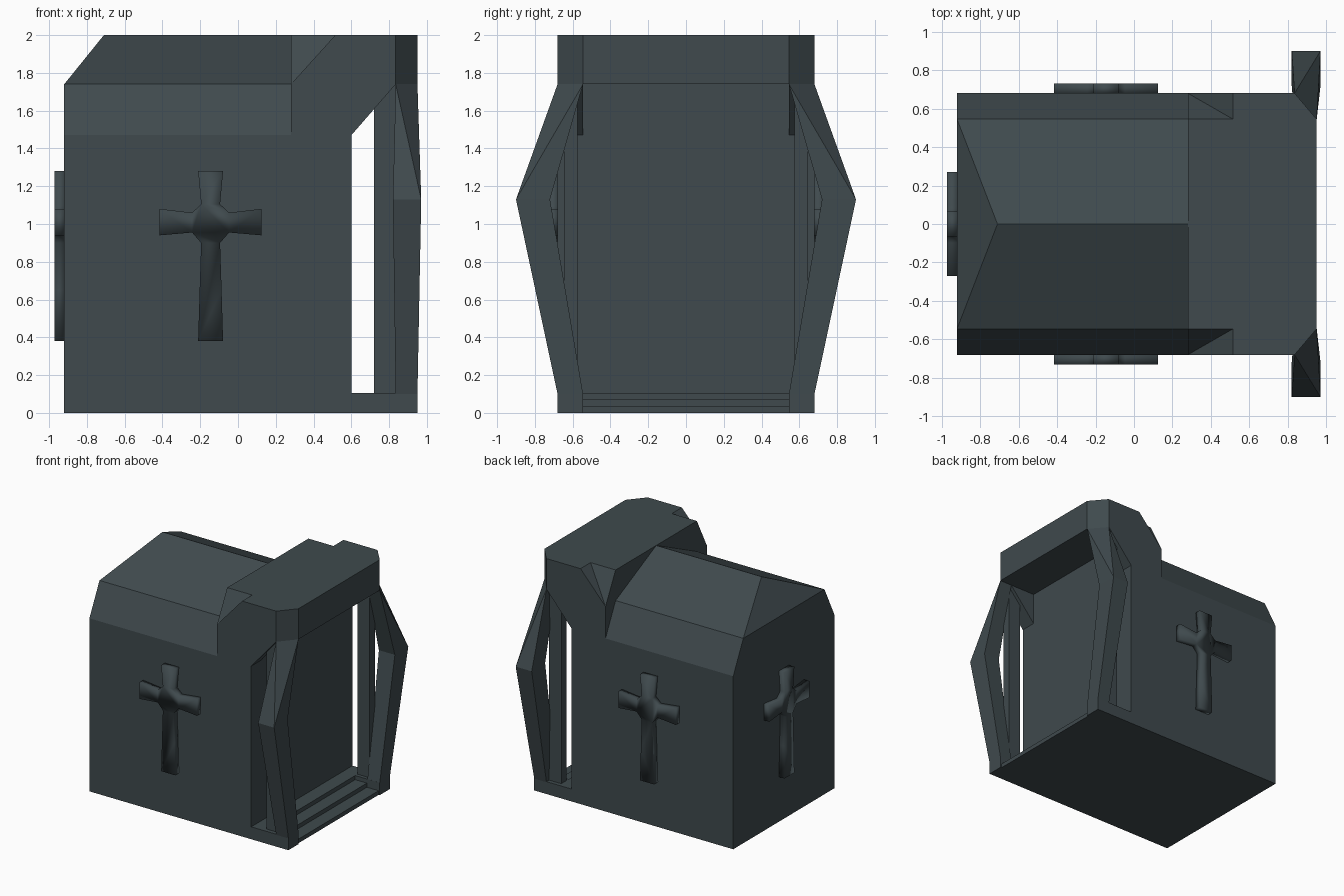
import bpy, bmesh, math
from mathutils import Vector

if "Cube" in bpy.data.objects:
    bpy.data.objects.remove(bpy.data.objects["Cube"])

slate = bpy.data.materials.new("dark_slate")
slate.diffuse_color = (0.050, 0.068, 0.075, 1)
slate.use_nodes = True
slate.node_tree.nodes["Principled BSDF"].inputs["Base Color"].default_value = slate.diffuse_color


def finish(bm, name):
    bmesh.ops.recalc_face_normals(bm, faces=bm.faces)
    me = bpy.data.meshes.new(name)
    bm.to_mesh(me)
    bm.free()
    me.materials.append(slate)
    ob = bpy.data.objects.new(name, me)
    bpy.context.collection.objects.link(ob)
    return ob


def hull(name, pts):
    """Convex solid around a few corner points."""
    bm = bmesh.new()
    for p in pts:
        bm.verts.new(p)
    bmesh.ops.convex_hull(bm, input=bm.verts)
    loose = [v for v in bm.verts if not v.link_faces]
    bmesh.ops.delete(bm, geom=loose, context='VERTS')
    bmesh.ops.dissolve_limit(bm, angle_limit=math.radians(0.5),
                             verts=bm.verts, edges=bm.edges)
    return finish(bm, name)


def box(name, x, y, z):
    return hull(name, [(a, b, c) for a in x for b in y for c in z])


def cross(name, out, along, mid, depth):
    """Flared cross plate standing out from a wall."""
    half = [(.066, .38), (.058, .65), (.05, .90), (.098, .955), (.27, .94),
            (.27, 1.08), (.098, 1.06), (.05, 1.105), (.066, 1.28)]
    outline = half + [(-u, z) for u, z in reversed(half)]
    bm = bmesh.new()
    rings = [[bm.verts.new(Vector(out) * d + Vector(along) * (mid + u) + Vector((0, 0, z)))
              for u, z in outline] for d in (depth - .055, depth)]
    for r in rings:
        bm.faces.new(r)
    n = len(outline)
    for i in range(n):
        j = (i + 1) % n
        bm.faces.new((rings[0][i], rings[0][j], rings[1][j], rings[1][i]))
    for f in bm.faces:
        f.smooth = True
    return finish(bm, name)


W, N = .68, .545          # outer and inner half widths
LO, HI, TOP = 1.47, 1.74, 2.0

# Vault with chamfered eaves and hipped roof
hull("vault_body", [(x, s * y, z) for x in (-.92, .28) for s in (-1, 1)
                    for y, z in ((W, 0), (W, LO), (N, HI))]
     + [(-.71, 0, TOP), (.28, 0, TOP)])
box("vault_front", (.28, .60), (-W, W), (0, HI))

# Porch roof: centre block
hull("porch_roof", [(x, s * N, z) for x in (.28, .95) for s in (-1, 1) for z in (HI, TOP)])

# Entrance steps between the sills
for i, x in enumerate((.94, .83, .72)):
    box("entrance_step", (.60, x), (-N, N), (.035 * i, .035 * (i + 1)))

for s in (-1, 1):
    # Porch roof sides: sloped back, chamfered front corner
    hull("porch_roof_side", [(.28, s * W, HI), (.28, s * N, HI), (.515, s * W, TOP),
                             (.515, s * N, TOP), (.835, s * W, HI), (.835, s * W, TOP),
                             (.95, s * N, HI), (.95, s * N, TOP)])
    hull("porch_roof_corner", [(.28, s * W, HI), (.28, s * N, HI),
                               (.28, s * N, TOP), (.515, s * N, TOP)])
    # Sill, sloped bracket and inner post of the side opening
    box("side_sill", (.60, .95), (s * N, s * W), (0, .105))
    hull("side_bracket", [(x, s * y, z) for y in (N, W)
                          for x, z in ((.60, LO), (.60, HI), (.835, HI))])
    box("inner_post", (.72, .835), (s * .575, s * .645), (.10, HI))
    # Bowed corner column: lower and upper halves
    knee = [(x, s * y, 1.13) for x in (.82, .97) for y in (.72, .90)]
    hull("column_lower", knee + [(x, s * y, .10) for x in (.835, .95) for y in (N, W)])
    hull("column_upper", knee + [(.835, s * N, HI), (.835, s * W, HI), (.95, s * N, HI)])
    # Cross on each long wall
    cross("side_cross", (0, s, 0), (1, 0, 0), -.145, .73)

# Cross on the back wall
cross("back_cross", (-1, 0, 0), (0, 1, 0), 0, .972)
